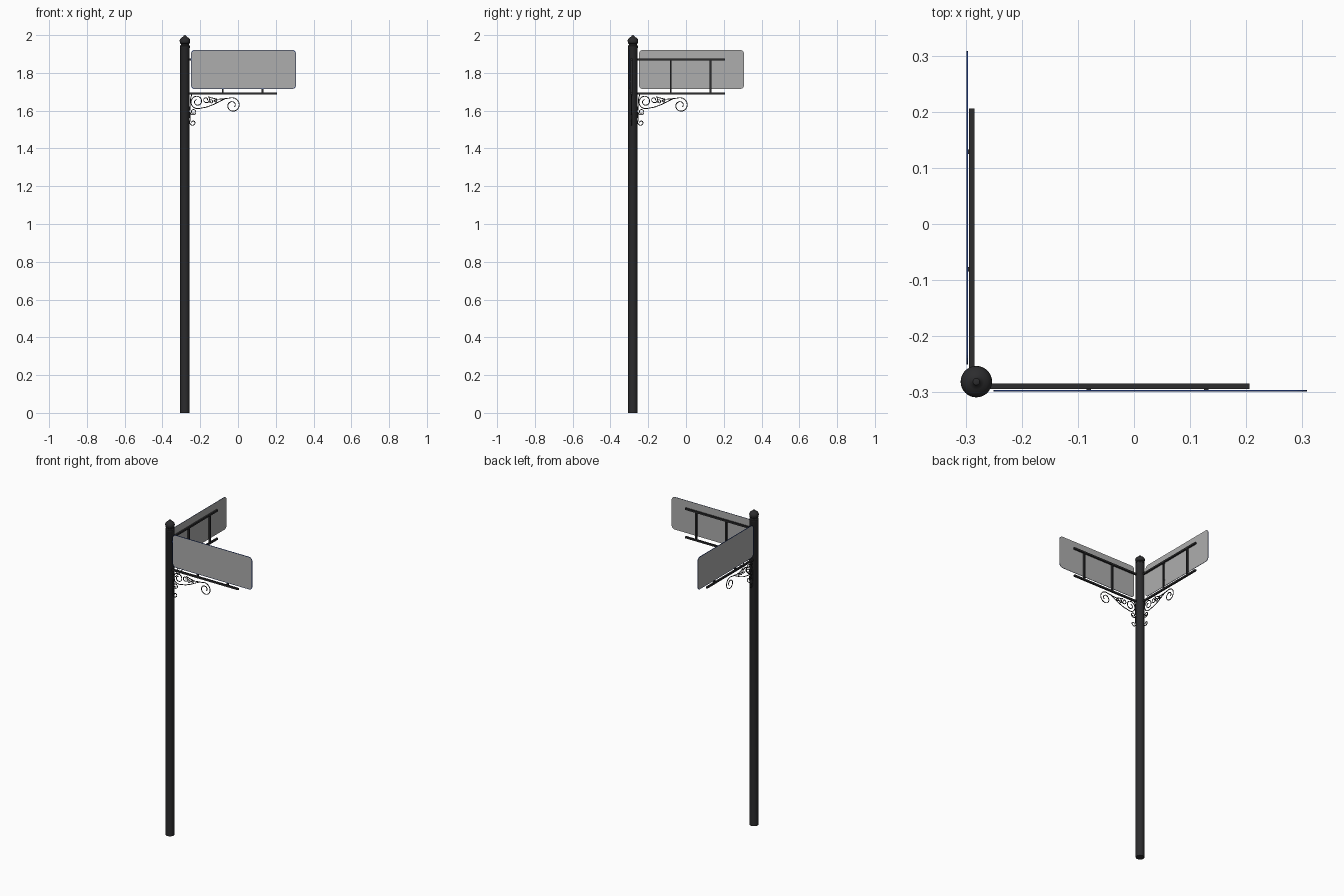
import bpy, bmesh, math
from mathutils import Vector

if "Cube" in bpy.data.objects:
    bpy.data.objects.remove(bpy.data.objects["Cube"])

P = -0.281  # pole centre in both x and y


def mat(name, col):
    m = bpy.data.materials.new(name)
    m.diffuse_color = (*col, 1)
    m.use_nodes = True
    m.node_tree.nodes["Principled BSDF"].inputs["Base Color"].default_value = m.diffuse_color
    return m


BLACK = mat("black_paint", (0.025, 0.025, 0.027))
BLUE = mat("blue_edge", (0.02, 0.06, 0.3))
GREY = mat("grey_sheet", (0.42, 0.42, 0.42))


def place(arm, u, w, z):
    """u runs out along the arm, w sideways; the second arm mirrors the first."""
    return Vector((P + u, P + w, z)) if arm == 0 else Vector((P + w, P + u, z))


def finish(bm, name, mats):
    bmesh.ops.recalc_face_normals(bm, faces=bm.faces)
    me = bpy.data.meshes.new(name)
    bm.to_mesh(me)
    bm.free()
    ob = bpy.data.objects.new(name, me)
    bpy.context.collection.objects.link(ob)
    for m in mats:
        me.materials.append(m)
    return ob


# turned pole with collar and ball finial
prof = [(0, 0), (0.025, 0), (0.025, 1.93), (0.027, 1.933), (0.027, 1.943),
        (0.022, 1.947), (0.021, 1.953), (0.026, 1.957)]
prof += [(0.028 * math.cos(a), 1.97 + 0.022 * math.sin(a))
         for a in [math.radians(d) for d in (-15, 0, 15, 30, 45, 60)]]
prof += [(0.009, 1.992), (0.006, 1.998), (0, 2.0)]
bm = bmesh.new()
vs = [bm.verts.new((P + r, P, z)) for r, z in prof]
es = [bm.edges.new(p) for p in zip(vs, vs[1:])]
bmesh.ops.spin(bm, geom=vs + es, cent=(P, P, 0), axis=(0, 0, 1),
               angle=math.tau, steps=32)
bmesh.ops.remove_doubles(bm, verts=bm.verts, dist=1e-5)
pole = finish(bm, "pole", [BLACK])
bpy.context.view_layer.objects.active = pole
pole.select_set(True)
bpy.ops.object.shade_smooth_by_angle(angle=math.radians(35))


def bar(arm, name, u0, u1, z0, z1, w0=-0.013, w1=-0.003):
    a, b = place(arm, u0, w0, z0), place(arm, u1, w1, z1)
    bm = bmesh.new()
    bmesh.ops.create_cube(bm, size=1)
    for v in bm.verts:
        v.co = [(a[i] + b[i]) / 2 + v.co[i] * (b[i] - a[i]) for i in range(3)]
    finish(bm, name, [BLACK])


def sign(arm, name, u0=0.031, u1=0.589, z0=1.715, z1=1.921, r=0.022):
    # rounded plate with a thin blue rim
    bm = bmesh.new()
    vs = []
    corners = [(u1 - r, z1 - r), (u0 + r, z1 - r), (u0 + r, z0 + r), (u1 - r, z0 + r)]
    for q, (cu, cz) in enumerate(corners):
        for k in range(7):
            a = math.pi / 2 * (q + k / 6)
            vs.append(bm.verts.new(place(arm, cu + r * math.cos(a), -0.0175,
                                         cz + r * math.sin(a))))
    face = bm.faces.new(vs)
    back = bmesh.ops.extrude_face_region(bm, geom=[face], use_keep_orig=True)["geom"]
    shift = place(arm, 0, 0.0025, 0) - place(arm, 0, 0, 0)
    bmesh.ops.translate(bm, vec=shift,
                        verts=[g for g in back if isinstance(g, bmesh.types.BMVert)])
    bmesh.ops.recalc_face_normals(bm, faces=bm.faces)
    for f in bm.faces:
        f.material_index = 0 if len(f.verts) > 4 else 1
    ring = bmesh.ops.inset_region(bm, faces=[face], thickness=0.003)["faces"]
    for f in ring:
        f.material_index = 1
    finish(bm, name, [GREY, BLUE])


def spiral(cu, cz, r0, r1, a0, a1, n=44):
    pts = []
    for i in range(n + 1):
        t = i / n
        a, r = math.radians(a0 + (a1 - a0) * t), r0 + (r1 - r0) * t
        pts.append((cu + r * math.cos(a), cz + r * math.sin(a)))
    return pts


def scrolls(arm, name):
    paths = [
        # long S scroll under the arm
        spiral(0.065, 1.648, 0.010, 0.038, -260, 285)
        + [(0.115, 1.619), (0.150, 1.632), (0.185, 1.650), (0.215, 1.664)]
        + spiral(0.252, 1.628, 0.042, 0.012, 115, -400),
        # upper strand meeting the bar
        spiral(0.112, 1.658, 0.006, 0.020, -400, 60, 30)
        + [(0.140, 1.668), (0.175, 1.660), (0.215, 1.664)],
        # small leaves between the strands
        spiral(0.138, 1.648, 0.012, 0.004, 200, -240, 20),
        spiral(0.163, 1.651, 0.009, 0.003, 200, -240, 20),
        # pair of curls down the pole
        spiral(0.044, 1.594, 0.006, 0.018, 330, -190, 30)
        + [(0.027, 1.575)] + spiral(0.042, 1.537, 0.018, 0.005, 140, 560, 30),
        [(0.027, 1.60), (0.028, 1.63), (0.029, 1.66), (0.036, 1.687)],
    ]
    cu = bpy.data.curves.new(name, 'CURVE')
    cu.dimensions = '3D'
    cu.bevel_depth = 0.0025
    cu.bevel_resolution = 1
    cu.use_fill_caps = True
    for pts in paths:
        sp = cu.splines.new('POLY')
        sp.points.add(len(pts) - 1)
        sp.use_smooth = True
        for p, (u, z) in zip(sp.points, pts):
            p.co = (*place(arm, u, -0.008, z), 1)
    cu.materials.append(BLACK)
    bpy.context.collection.objects.link(bpy.data.objects.new(name, cu))


for arm, tag in enumerate(("front", "side")):
    bar(arm, tag + "_upper_bar", 0.015, 0.487, 1.866, 1.877)
    bar(arm, tag + "_lower_bar", 0.015, 0.487, 1.686, 1.697)
    for i, u in enumerate((0.200, 0.410)):
        bar(arm, f"{tag}_upright_{i + 1}", u - 0.005, u + 0.005, 1.69, 1.872)
        # short pads joining frame to plate
        for z in (1.75, 1.86):
            bar(arm, f"{tag}_pad_{i + 1}", u - 0.004, u + 0.004, z, z + 0.008,
                -0.0155, -0.012)
    sign(arm, tag + "_sign_plate")
    scrolls(arm, tag + "_scroll_bracket")
